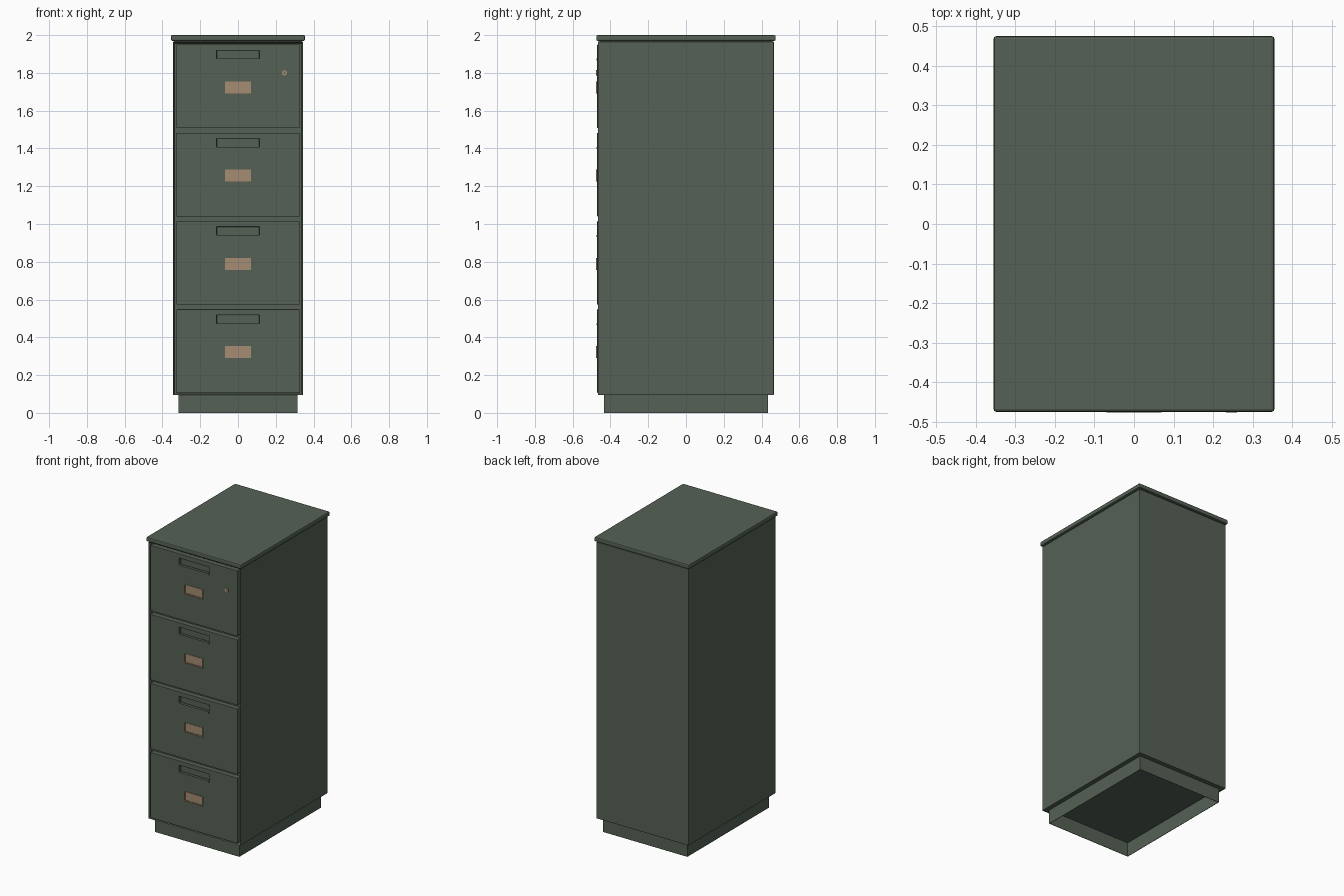
import bpy, bmesh, math
from mathutils import Matrix

if "Cube" in bpy.data.objects:
    bpy.data.objects.remove(bpy.data.objects["Cube"])


def material(name, rgb):
    m = bpy.data.materials.new(name)
    m.diffuse_color = (*rgb, 1)
    m.use_nodes = True
    m.node_tree.nodes["Principled BSDF"].inputs["Base Color"].default_value = m.diffuse_color
    return m


GREEN = material("cabinet green", (0.091, 0.120, 0.089))
BRASS = material("brass tan", (0.381, 0.262, 0.168))


def finish(bm, name, mat, bevel=0):
    me = bpy.data.meshes.new(name)
    bmesh.ops.recalc_face_normals(bm, faces=bm.faces)
    bm.to_mesh(me)
    bm.free()
    me.materials.append(mat)
    ob = bpy.data.objects.new(name, me)
    bpy.context.collection.objects.link(ob)
    if bevel:
        mod = ob.modifiers.new("edge", 'BEVEL')
        mod.width, mod.segments = bevel, 2
        mod.limit_method, mod.angle_limit = 'ANGLE', math.radians(40)
    return ob


def box_mesh(x0, x1, y0, y1, z0, z1):
    bm = bmesh.new()
    mid = Matrix.Translation(((x0 + x1) / 2, (y0 + y1) / 2, (z0 + z1) / 2))
    bmesh.ops.create_cube(bm, size=1, matrix=mid @ Matrix.Diagonal((x1 - x0, y1 - y0, z1 - z0, 1)))
    return bm


def box(name, mat, *b, bevel=0):
    return finish(box_mesh(*b), name, mat, bevel)


def front_face(bm):
    return min(bm.faces, key=lambda f: f.calc_center_median().y)


# Carcass with a shallow opening for the drawers
bm = box_mesh(-0.345, 0.345, -0.467, 0.465, 0.095, 1.965)
face = front_face(bm)
bmesh.ops.inset_region(bm, faces=[face], thickness=0.013)
bmesh.ops.translate(bm, verts=face.verts, vec=(0, 0.03, 0))
finish(bm, "carcass", GREEN, 0.003)

# Top slab and the narrow neck under it
box("top_neck", GREEN, -0.338, 0.338, -0.458, 0.458, 1.96, 1.975)
box("top_slab", GREEN, -0.355, 0.355, -0.475, 0.475, 1.97, 2.0, bevel=0.007)

# Plinth: thin walls, open underneath
bm = box_mesh(-0.315, 0.315, -0.435, 0.435, 0, 0.097)
caps = [f for f in bm.faces if abs(f.normal.z) > 0.5]
bmesh.ops.delete(bm, geom=caps, context='FACES_ONLY')
plinth = finish(bm, "plinth", GREEN)
wall = plinth.modifiers.new("wall", 'SOLIDIFY')
wall.thickness = 0.004

# Four drawers, each with recessed pull and label holder
for i in range(4):
    n = i + 1
    top = 1.950 - 0.467 * i
    bm = box_mesh(-0.325, 0.325, -0.470, -0.436, top - 0.443, top)
    for co, no in (((-0.113, 0, 0), (1, 0, 0)), ((0.113, 0, 0), (1, 0, 0)),
                   ((0, 0, top - 0.031), (0, 0, 1)), ((0, 0, top - 0.083), (0, 0, 1))):
        bmesh.ops.bisect_plane(bm, geom=bm.verts[:] + bm.edges[:] + bm.faces[:],
                               plane_co=co, plane_no=no)
    # sink the pull pocket
    bm.normal_update()
    pull = min(bm.faces, key=lambda f: (f.calc_center_median()
                                        - Matrix.Translation((0, -0.47, top - 0.057)).translation).length)
    res = bmesh.ops.extrude_discrete_faces(bm, faces=[pull])["faces"][0]
    bmesh.ops.translate(bm, verts=res.verts, vec=(0, 0.024, 0))
    bmesh.ops.remove_doubles(bm, verts=bm.verts, dist=1e-5)
    finish(bm, f"drawer_front_{n}", GREEN, 0.002)
    box(f"pull_lip_{n}", GREEN, -0.113, 0.113, -0.474, -0.455, top - 0.084, top - 0.075)

    # label plate with side and bottom rails
    z0, z1 = top - 0.259, top - 0.195
    box(f"label_plate_{n}", BRASS, -0.069, 0.069, -0.473, -0.469, z0, z1)
    box(f"label_rail_bottom_{n}", BRASS, -0.069, 0.069, -0.477, -0.471, z0, z0 + 0.008)
    for side, s in (("left", -1), ("right", 1)):
        xa, xb = sorted((s * 0.062, s * 0.069))
        box(f"label_rail_{side}_{n}", BRASS, xa, xb, -0.477, -0.471, z0, z1)

# Lock barrel with a raised key slot on the top drawer
bm = bmesh.new()
bmesh.ops.create_cone(bm, cap_ends=True, segments=20, radius1=0.014, radius2=0.014, depth=0.008,
                      matrix=Matrix.Translation((0.246, -0.472, 1.80)) @ Matrix.Rotation(math.pi / 2, 4, 'X'))
finish(bm, "lock_barrel", BRASS)
box("lock_key_slot", GREEN, 0.2445, 0.2475, -0.4765, -0.474, 1.793, 1.807)
